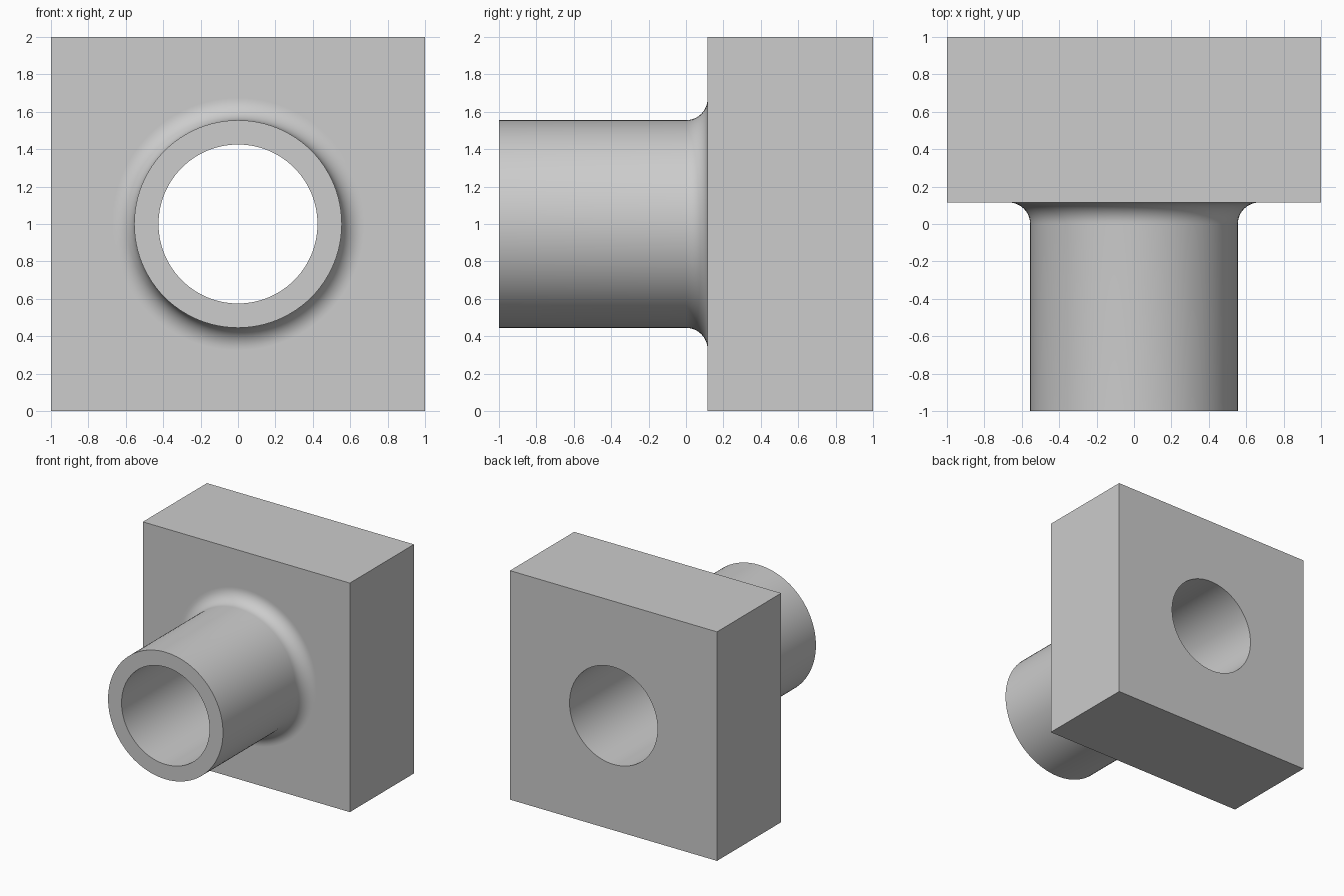
import bpy, bmesh
from math import sin, cos, pi, radians

cube = bpy.data.objects.get("Cube")
if cube:
    bpy.data.objects.remove(cube, do_unlink=True)

SEGMENTS = 96
CENTRE_Z = 1.0
BORE, TUBE, FILLET = 0.425, 0.555, 0.115
FRONT, PLATE_FRONT, BACK = -1.0, 0.115, 1.0
ARC_STEPS = 12

grey = bpy.data.materials.new("light grey")
grey.use_nodes = True
colour = (0.604, 0.604, 0.604, 1)
grey.diffuse_color = colour
grey.node_tree.nodes["Principled BSDF"].inputs["Base Color"].default_value = colour

bm = bmesh.new()


def ring(radius, y, square=False):
    """Round ring, or the same points pushed out to a square outline."""
    verts = []
    for i in range(SEGMENTS):
        a = 2 * pi * i / SEGMENTS
        r = radius / max(abs(cos(a)), abs(sin(a))) if square else radius
        verts.append(bm.verts.new((r * cos(a), y, CENTRE_Z + r * sin(a))))
    return verts


# Tube mouth and outer wall
rings = [ring(BORE, FRONT), ring(TUBE, FRONT)]
# Concave fillet from the tube wall to the plate
for k in range(ARC_STEPS + 1):
    a = pi / 2 * k / ARC_STEPS
    rings.append(ring(TUBE + FILLET * (1 - cos(a)),
                      PLATE_FRONT - FILLET * (1 - sin(a))))
# Narrow flat band keeps the plate shading flat beyond the fillet
rings.append(ring(TUBE + FILLET + 0.005, PLATE_FRONT))
# Square plate and the back end of the bore
rings += [ring(1, PLATE_FRONT, True), ring(1, BACK, True), ring(BORE, BACK)]

# Bridge every ring to the next, closing back through the bore
for a, b in zip(rings, rings[1:] + rings[:1]):
    for i in range(SEGMENTS):
        j = (i + 1) % SEGMENTS
        bm.faces.new((a[i], a[j], b[j], b[i]))
bmesh.ops.recalc_face_normals(bm, faces=bm.faces)

mesh = bpy.data.meshes.new("flanged_tube")
bm.to_mesh(mesh)
bm.free()
mesh.materials.append(grey)
part = bpy.data.objects.new("flanged_tube", mesh)
bpy.context.collection.objects.link(part)
bpy.ops.object.select_all(action='DESELECT')
part.select_set(True)
bpy.context.view_layer.objects.active = part
bpy.ops.object.shade_smooth_by_angle(angle=radians(30))
